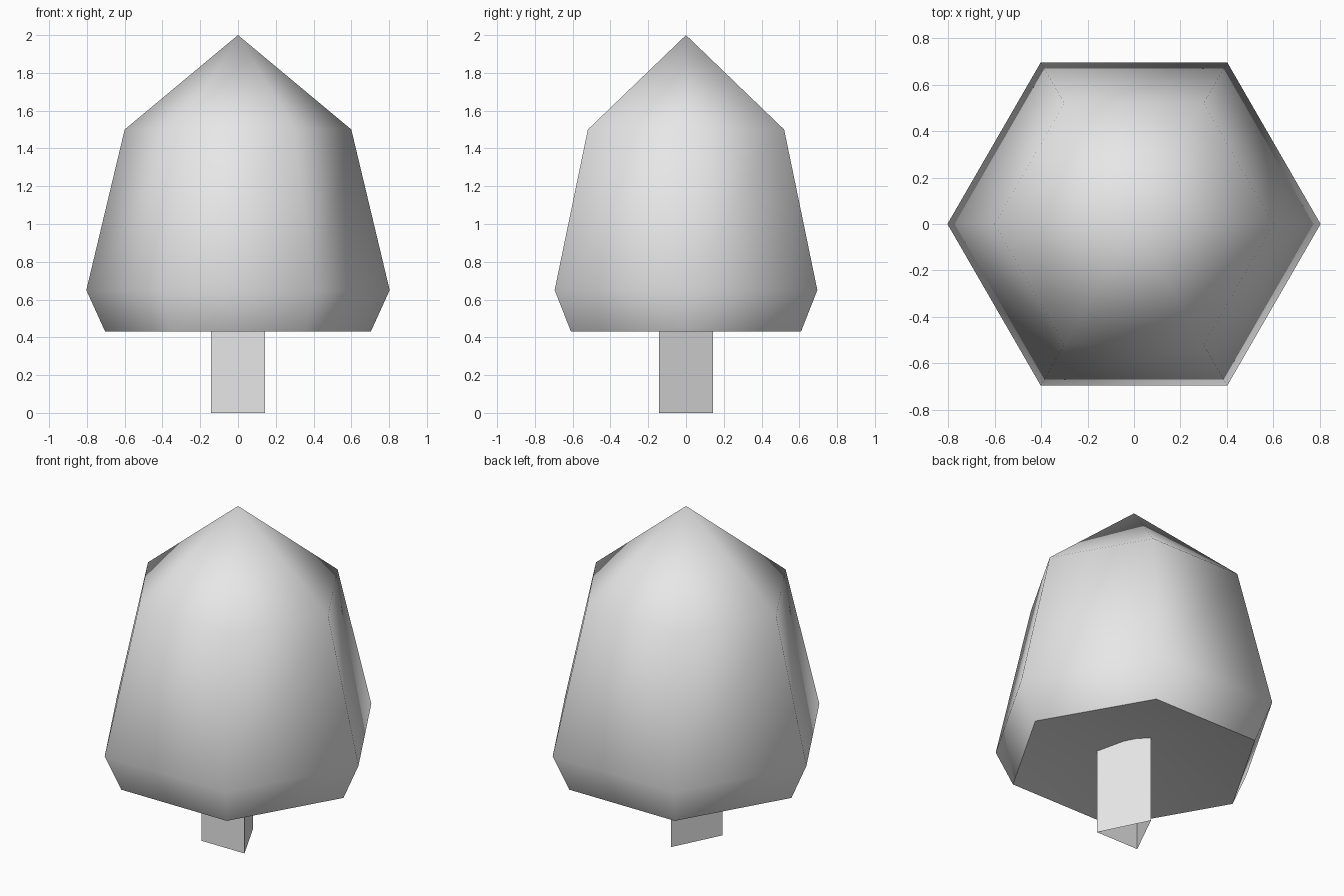
import bpy, bmesh
from math import cos, sin, pi

default = bpy.data.objects.get("Cube")
if default:
    bpy.data.objects.remove(default)


def make_material(name, colour):
    mat = bpy.data.materials.new(name)
    mat.use_nodes = True
    mat.diffuse_color = colour
    mat.node_tree.nodes["Principled BSDF"].inputs["Base Color"].default_value = colour
    return mat


def make_object(name, bm, mat):
    bmesh.ops.recalc_face_normals(bm, faces=bm.faces)
    mesh = bpy.data.meshes.new(name)
    bm.to_mesh(mesh)
    bm.free()
    mesh.materials.append(mat)
    obj = bpy.data.objects.new(name, mesh)
    bpy.context.collection.objects.link(obj)
    return obj


def bridge(bm, lower, upper):
    faces = []
    for i in range(len(lower)):
        j = (i + 1) % len(lower)
        faces.append(bm.faces.new((lower[i], lower[j], upper[j], upper[i])))
    return faces


def fan(bm, ring, tip):
    return [bm.faces.new((ring[i - 1], ring[i], tip)) for i in range(len(ring))]


grey = make_material("light grey", (0.8, 0.8, 0.8, 1))

# Crown: six-sided lathe shape with a hollowed underside, softly shaded
SIDES = 6
PROFILE = [(0.703, 0.43), (0.803, 0.65), (0.6, 1.5)]
bm = bmesh.new()
rings = [[bm.verts.new((r * cos(2 * pi * k / SIDES), r * sin(2 * pi * k / SIDES), z))
          for k in range(SIDES)] for r, z in PROFILE]
for lower, upper in zip(rings, rings[1:]):
    bridge(bm, lower, upper)
fan(bm, rings[-1], bm.verts.new((0, 0, 2)))
fan(bm, rings[0], bm.verts.new((0, 0, 0.55)))
for face in bm.faces:
    face.smooth = True
# Crisp rim between the sides and the underside
for i in range(SIDES):
    bm.edges.get((rings[0][i - 1], rings[0][i])).smooth = False
make_object("crown", bm, grey)

# Trunk: three-sided open tube reaching into the crown
H = 0.143
bm = bmesh.new()
foot, head = [[bm.verts.new((x, y, z)) for x, y in ((-H, -H), (H, -H), (0, H))]
              for z in (0, 0.65)]
bridge(bm, foot, head)
make_object("trunk", bm, grey)
